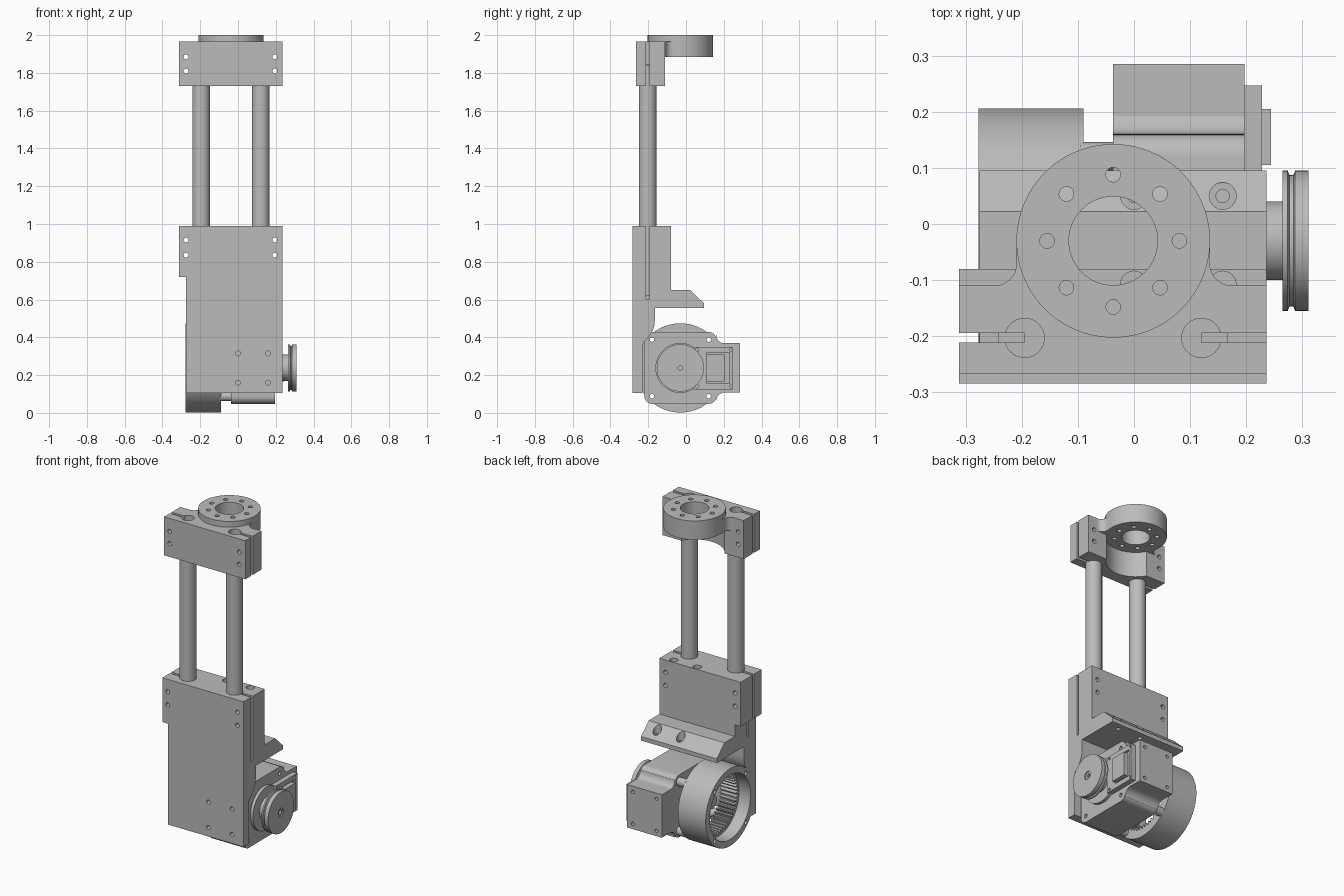
import bpy, bmesh, math
from mathutils import Vector

old = bpy.data.objects.get("Cube")
if old:
    bpy.data.objects.remove(old, do_unlink=True)

grey = bpy.data.materials.new("machined_grey")
grey.use_nodes = True
grey.diffuse_color = (0.5, 0.5, 0.5, 1)
grey.node_tree.nodes["Principled BSDF"].inputs["Base Color"].default_value = (0.5, 0.5, 0.5, 1)
parts = []


def finish(name, bm):
    bmesh.ops.recalc_face_normals(bm, faces=bm.faces[:])
    mesh = bpy.data.meshes.new(name)
    bm.to_mesh(mesh)
    bm.free()
    mesh.materials.append(grey)
    ob = bpy.data.objects.new(name, mesh)
    bpy.context.scene.collection.objects.link(ob)
    parts.append(ob)
    return ob


def axis_point(axis, u, v, w):
    """Place (u, v) in the plane across the axis, at height w along it."""
    return {"x": (w, u, v), "y": (u, w, v), "z": (u, v, w)}[axis]


def prism(name, points, axis, lo, hi):
    bm = bmesh.new()
    face = bm.faces.new([bm.verts.new(axis_point(axis, u, v, lo)) for u, v in points])
    out = bmesh.ops.extrude_face_region(bm, geom=[face])
    moved = [g for g in out["geom"] if isinstance(g, bmesh.types.BMVert)]
    bmesh.ops.translate(bm, verts=moved, vec=Vector(axis_point(axis, 0, 0, hi - lo)))
    return finish(name, bm)


def box(name, xs, ys, zs):
    corners = [(xs[0], ys[0]), (xs[1], ys[0]), (xs[1], ys[1]), (xs[0], ys[1])]
    return prism(name, corners, "z", *zs)


def arc(cu, cv, r, start, end, n):
    angles = [math.radians(start + (end - start) * i / n) for i in range(n + 1)]
    return [(cu + r * math.cos(a), cv + r * math.sin(a)) for a in angles]


def rod(name, axis, u, v, r, lo, hi, n=32):
    return prism(name, arc(u, v, r, 0, 360, n)[:-1], axis, lo, hi)


def combine(target, tools, operation="DIFFERENCE"):
    """Apply a boolean for each tool, then discard the tool."""
    for tool in tools:
        mod = target.modifiers.new("shape", "BOOLEAN")
        mod.operation, mod.object, mod.solver = operation, tool, "EXACT"
        bpy.context.view_layer.update()
        graph = bpy.context.evaluated_depsgraph_get()
        mesh = bpy.data.meshes.new_from_object(target.evaluated_get(graph))
        target.modifiers.clear()
        target.data = mesh
        parts.remove(tool)
        bpy.data.objects.remove(tool, do_unlink=True)


def tube(name, outer, inner, lo, hi, n=192):
    """Tube along x on the drive axis; inner gives the bore radius per step."""
    bm = bmesh.new()
    loops = []
    for x, radius in ((lo, outer), (hi, outer), (hi, inner), (lo, inner)):
        ring = []
        for i in range(n):
            a = math.tau * i / n
            ring.append(bm.verts.new((x, CY + radius(i) * math.cos(a), DZ + radius(i) * math.sin(a))))
        loops.append(ring)
    for k in range(4):
        a, b = loops[k], loops[(k + 1) % 4]
        for i in range(n):
            j = (i + 1) % n
            bm.faces.new((a[i], a[j], b[j], b[i]))
    return finish(name, bm)


CX, CY, DZ = -0.037, -0.03, 0.238   # flange centre and drive axis height
ROD_X, ROD_Y = (-0.195, 0.12), -0.203
SCREW_X = (-0.275, 0.195)
LEFT, RIGHT = -0.312, 0.236


def slots(lo, hi):
    return [box("cut", xs, (-0.211, -0.194), (lo, hi))
            for xs in ((-0.4, ROD_X[0]), (ROD_X[1], 0.3))]


def screw_holes(heights):
    return [rod("cut", "y", x, z, 0.013, -0.4, 0.2, 16) for x in SCREW_X for z in heights]


# Main body with clamp flange and shelf
body = prism("main_body", [(-0.284, 0.105), (-0.284, 0.99), (-0.08, 0.99), (-0.08, 0.65),
                           (0.022, 0.65), (0.095, 0.58), (0.095, 0.555), (-0.165, 0.555)]
             + arc(-0.305, 0.49, 0.14, 0, -58, 8) + [(-0.231, 0.34), (-0.231, 0.105)],
             "x", -0.275, RIGHT)
combine(body, [box("side_flange", (LEFT, -0.2), (-0.284, -0.08), (0.72, 0.99))], "UNION")
combine(body, slots(0.6, 1.1) + screw_holes((0.915, 0.835)))
for x in (0, 0.158):
    combine(body, [rod("cut", "z", x, -0.108, 0.024, 0.9, 1.1, 24),
                   rod("cut", "z", x, 0.05, 0.024, 0.59, 0.8, 24),
                   rod("cut", "z", x, 0.05, 0.012, 0.5, 0.8, 16)])
    combine(body, [rod("cut", "y", x, z, 0.013, -0.4, -0.2, 16) for z in (0.315, 0.16)])

# Guide rods
for side, x in zip(("right", "left"), ROD_X):
    rod(side + "_guide_rod", "z", x, ROD_Y, 0.047, 0.62, 1.84, 48)

# Top clamp with access pocket, round flange and filleted neck
clamp = box("top_clamp", (LEFT, RIGHT), (-0.266, -0.11), (1.73, 1.965))
combine(clamp, [rod("cut", "z", CX, CY, 0.165, 1.6, 1.885, 64)])
half = 0.172
neck = ([(CX - half - 0.04, -0.13)] + arc(CX - half - 0.04, -0.07, 0.04, -90, 0, 8)
        + [(CX - half, CY), (CX + half, CY)]
        + arc(CX + half + 0.04, -0.07, 0.04, 180, 270, 8) + [(CX + half + 0.04, -0.13)])
combine(clamp, [prism("neck", neck, "z", 1.885, 1.965),
                rod("flange", "z", CX, CY, half + 0.0005, 1.885, 2.0, 96)], "UNION")
combine(clamp, [rod("cut", "z", CX, CY, 0.079, 1.8, 2.1, 64)])
combine(clamp, [rod("cut", "z", u, v, 0.013, 1.8, 2.1, 20)
                for u, v in arc(CX, CY, 0.118, 0, 315, 7)])
combine(clamp, [rod("cut", "z", x, ROD_Y, 0.035, 1.845, 2.1) for x in ROD_X])
combine(clamp, slots(1.6, 2.1) + screw_holes((1.885, 1.81)))

# Ring gear housing: plain mouth and toothed bore
ears = [(CY + sy * 0.15, DZ + sz * 0.15) for sy in (-1, 1) for sz in (-1, 1)]


def ear_holes():
    return [rod("cut", "x", y, z, 0.012, -0.4, 0.4, 16) for y, z in ears]


mouth = tube("ring_mouth", lambda i: 0.236, lambda i: 0.196, -0.277, -0.2)
gear = tube("ring_gear", lambda i: 0.236, lambda i: 0.168 if i % 4 < 2 else 0.187, -0.2, -0.09)
for ob in (mouth, gear):
    combine(ob, ear_holes())

# Standoff posts between ring and motor
for i, (y, z) in enumerate(ears):
    post = rod("standoff_post_%d" % (i + 1), "x", y, z, 0.026, -0.095, -0.03)
    combine(post, [rod("cut", "x", y, z, 0.012, -0.2, 0.1, 16)])
rod("drive_shaft", "x", CY, DZ, 0.04, -0.16, 0)

# Motor: rounded square housing and rear box
c, r = 0.15, 0.04
outline = []
for sy, sz, a in ((1, 1, 0), (-1, 1, 90), (-1, -1, 180), (1, -1, 270)):
    outline += arc(CY + sy * c, DZ + sz * c, r, a, a + 90, 8)
motor = prism("motor_housing", outline, "x", CX, 0.197)
combine(motor, ear_holes())
rear = box("motor_rear_box", (CX, 0.197), (0.1, 0.285), (0.108, 0.37))
combine(rear, [rod("cut", "y", x, z, 0.01, 0.26, 0.4, 16)
               for x in (0, 0.16) for z in (0.14, 0.335)])

# Concave fillets joining housing and box
for sign, name in ((1, "upper"), (-1, "lower")):
    curve = arc(0.205, DZ + sign * 0.175, 0.045, 180, 180 + sign * 90, 8)
    prism(name + "_motor_fillet", curve + [(0.155, DZ + sign * 0.13)], "x", CX, 0.197)

# Motor face details
frame = box("motor_side_plate", (0.19, 0.228), (0.04, 0.247), (0.125, 0.35))
combine(frame, [box("cut", (0.215, 0.3), (0.11, 0.23), (0.155, 0.32))])
combine(frame, [rod("cut", "x", y, z, 0.008, 0.21, 0.3, 12)
                for y in (0.06, 0.239) for z in (0.14, 0.335)])
box("motor_connector", (0.2, 0.244), (0.105, 0.205), (0.165, 0.31))
rod("motor_face_boss", "x", CY, DZ, 0.132, 0.19, 0.215, 64)

# Output wheel, turned around the drive axis
profile = [(0.19, 0), (0.19, 0.07), (0.265, 0.07), (0.265, 0.125), (0.274, 0.125), (0.277, 0.117),
           (0.284, 0.117), (0.287, 0.125), (0.311, 0.125), (0.311, 0.025), (0.305, 0.025),
           (0.305, 0.012), (0.29, 0.012), (0.29, 0)]
bm = bmesh.new()
verts = [bm.verts.new((x, CY + rad, DZ)) for x, rad in profile]
edges = [bm.edges.new(pair) for pair in zip(verts, verts[1:])]
bmesh.ops.spin(bm, geom=verts + edges, cent=(0, CY, DZ), axis=(1, 0, 0),
               angle=math.tau, steps=64)
bmesh.ops.remove_doubles(bm, verts=bm.verts[:], dist=0.0001)
finish("output_wheel", bm)

# Smooth round walls, keep edges crisp
bpy.ops.object.select_all(action="DESELECT")
for ob in parts:
    ob.select_set(True)
bpy.context.view_layer.objects.active = body
bpy.ops.object.shade_smooth_by_angle(angle=math.radians(25))
